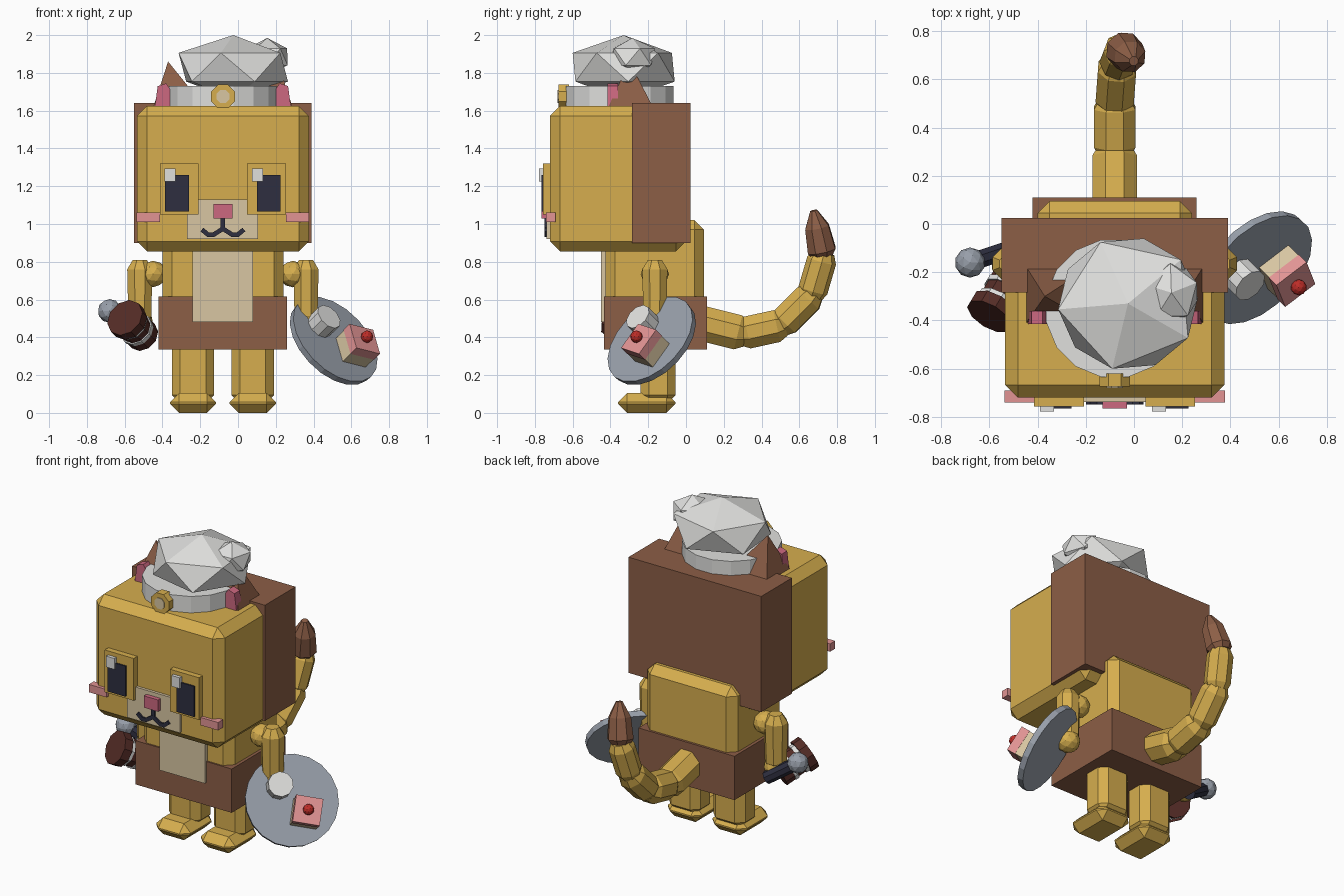
import bpy, bmesh, math
from mathutils import Vector, Matrix

if "Cube" in bpy.data.objects:
    bpy.data.objects.remove(bpy.data.objects["Cube"])

CX = -0.08  # symmetry plane of the figure


def mat(name, r, g, b):
    m = bpy.data.materials.new(name)
    lin = [((c / 255 + 0.055) / 1.055) ** 2.4 for c in (r, g, b)]
    m.diffuse_color = (*lin, 1)
    m.use_nodes = True
    m.node_tree.nodes["Principled BSDF"].inputs["Base Color"].default_value = m.diffuse_color
    return m


GOLD = mat("gold fur", 214, 174, 78)
BROWN = mat("brown fur", 140, 94, 70)
CREAM = mat("cream", 216, 198, 162)
WHITE = mat("white cloth", 224, 224, 222)
GREY = mat("steel grey", 152, 159, 170)
NAVY = mat("dark navy", 46, 47, 64)
ROSE = mat("rose", 204, 104, 128)
PINK = mat("light pink", 226, 148, 148)
RED = mat("berry red", 190, 45, 40)
CHOCO = mat("dark brown", 84, 44, 38)


def finish(name, bm, material, matrix=Matrix()):
    bmesh.ops.recalc_face_normals(bm, faces=bm.faces)
    me = bpy.data.meshes.new(name)
    bm.to_mesh(me)
    bm.free()
    me.materials.append(material)
    ob = bpy.data.objects.new(name, me)
    ob.matrix_world = matrix
    bpy.context.collection.objects.link(ob)
    return ob


def box(name, x, y, z, material, chamfer=0, matrix=Matrix()):
    """Box from (min, max) ranges, optionally with chamfered edges."""
    bm = bmesh.new()
    bmesh.ops.create_cube(bm, size=1)
    for v in bm.verts:
        v.co = Vector([(r[0] + r[1]) / 2 + c * (r[1] - r[0]) for r, c in zip((x, y, z), v.co)])
    if chamfer:
        bmesh.ops.bevel(bm, geom=bm.edges[:], offset=chamfer, segments=1, affect='EDGES')
    return finish(name, bm, material, matrix)


def frame(origin, axis, twist=0):
    """Matrix with local z along axis."""
    n = Vector(axis).normalized()
    u = Vector((0, 0, 1)).cross(n)
    u = u.normalized() if u.length > 1e-4 else Vector((1, 0, 0))
    rot = Matrix((u, n.cross(u), n)).transposed().to_4x4()
    return Matrix.Translation(origin) @ rot @ Matrix.Rotation(math.radians(twist), 4, 'Z')


def lathe(name, profile, sides, material, matrix):
    """Stack of rings (height, radius), flat capped."""
    bm = bmesh.new()
    rings = []
    for h, r in profile:
        rings.append([bm.verts.new((r * math.cos(a), r * math.sin(a), h)) for a in
                      [2 * math.pi * (i + .5) / sides for i in range(sides)]])
    for a, b in zip(rings, rings[1:]):
        for i in range(sides):
            j = (i + 1) % sides
            bm.faces.new((a[i], a[j], b[j], b[i]))
    bm.faces.new(rings[0][::-1])
    bm.faces.new(rings[-1])
    return finish(name, bm, material, matrix)


def ball(name, centre, scale, material, sub=1, turn=0):
    bm = bmesh.new()
    bmesh.ops.create_icosphere(bm, subdivisions=sub, radius=1)
    m = Matrix.Translation(centre) @ Matrix.Diagonal((*scale, 1)) @ Matrix.Rotation(math.radians(turn), 4, 'Z')
    bmesh.ops.transform(bm, matrix=m, verts=bm.verts)
    return finish(name, bm, material)


def span(c, half):
    return (c - half, c + half)


# Head with brown back shell
box("head", (-.535, .375), (-.72, .0), (.855, 1.625), GOLD, .053)
box("head_back", (-.55, .39), (-.285, .025), (.90, 1.64), BROWN)

# Torso, belly and skirt
box("torso", (-.40, .24), (-.425, .095), (.40, 1.02), GOLD, .05)
box("belly", (-.24, .08), (-.45, -.40), (.48, .90), CREAM)
box("skirt", (-.42, .26), (-.435, .11), (.335, .615), BROWN)

# Muzzle, nose and mouth
box("muzzle", (-.27, .105), (-.738, -.70), (.92, 1.13), CREAM)
box("nose", (-.13, -.03), (-.765, -.72), (1.03, 1.105), ROSE)
box("mouth_stem", span(CX, .012), (-.748, -.73), (.965, 1.03), NAVY)

for side, s in (("left", -1), ("right", 1)):
    # Eyes and cheeks
    box(side + "_eye_plate", span(CX + s * .231, .103), (-.757, -.71), (1.05, 1.32), GOLD)
    box(side + "_pupil", span(CX + s * .243, .063), (-.766, -.75), (1.065, 1.26), NAVY)
    box(side + "_eye_glint", span(-.36 if s < 0 else .103, .029), (-.778, -.75), (1.225, 1.295), WHITE)
    box(side + "_cheek", span(CX + s * .395, .062), (-.74, -.69), (1.01, 1.06), PINK)

    # Mouth curve
    pts = [(0, .975), (.05, .943), (.078, .943), (.108, .968)]
    for (x0, z0), (x1, z1) in zip(pts, pts[1:]):
        a, b = Vector((CX + s * x0, -.74, z0)), Vector((CX + s * x1, -.74, z1))
        box(side + "_mouth", (-.012, .012), (-.009, .009), (-.004, (b - a).length + .004), NAVY,
            0, frame(a, b - a, 90))

    # Ears: leaning pyramids with rose inner plates
    bm = bmesh.new()
    base = [bm.verts.new((CX + s * x, y, 1.60)) for x, y in
            [(.375, -.42), (.375, -.165), (.08, -.165), (.08, -.42)]]
    tip = bm.verts.new((CX + s * .29, -.30, 1.86))
    bm.faces.new(base)
    for i in range(4):
        bm.faces.new((base[i], base[(i + 1) % 4], tip))
    finish(side + "_ear", bm, BROWN)
    bm = bmesh.new()
    tri = [bm.verts.new((CX + s * x, y, z)) for y in (-.415, -.36) for x, z in
           [(.36, 1.62), (.345, 1.73), (.30, 1.745), (.22, 1.62)]]
    bm.faces.new(tri[:4])
    bm.faces.new(tri[4:][::-1])
    for i in range(4):
        j = (i + 1) % 4
        bm.faces.new((tri[i], tri[j], tri[4 + j], tri[4 + i]))
    finish(side + "_inner_ear", bm, ROSE)

    # Arms
    ball(side + "_shoulder", (CX + s * .37, -.165, .735), (.075, .075, .07), GOLD, 2)
    lathe(side + "_arm", [(.47, .05), (.51, .066), (.76, .072), (.81, .04)], 8, GOLD,
          Matrix.Translation((CX + s * .44, -.165, 0)))
    ball(side + "_hand", (CX + s * .44, -.165, .475), (.072, .072, .068), GOLD, 2)

    # Legs and feet
    box(side + "_leg", span(CX + s * .158, .112), (-.24, -.055), (.05, .40), GOLD, .044)
    box(side + "_foot", span(CX + s * .158, .122), (-.36, -.055), (0, .105), GOLD, .048)

# Hat
lathe("hat_band", [(1.62, .29), (1.73, .29)], 16, WHITE, Matrix.Translation((CX, -.35, 0)))
ball("hat_puff", (-.025, -.33, 1.83), (.325, .31, .17), WHITE, 1, 41)
ball("hat_small_puff", (.155, -.285, 1.885), (.125, .135, .10), WHITE, 1, 20)
badge = frame((CX, -.62, 1.675), (0, -1, 0))
lathe("hat_badge", [(0, .068), (.055, .068)], 8, GOLD, badge)
lathe("hat_badge_centre", [(0, .037), (.06, .037)], 8, CREAM, badge)

# Tail segments and brown tip
path = [(-.08, .06, .48), (-.08, .30, .42), (-.08, .505, .465), (-.068, .665, .625), (-.045, .725, .83)]
for i, (a, b) in enumerate(zip(path, path[1:])):
    a, b = Vector(a), Vector(b)
    L, r = (b - a).length, .10 - .007 * i
    lathe("tail_segment", [(-.02, r * .72), (.025, r), (L - .025, r), (L + .02, r * .72)], 8, GOLD, frame(a, b - a))
lathe("tail_tip", [(0, .058), (.03, .08), (.16, .068), (.25, .02)], 8, BROWN,
      frame(path[-1], (.045, -.05, .245)))

# Serving plate held on the right, with a cup and a slice of cake
plate = frame((.505, -.18, .38), (.58, -.57, .57))
lathe("plate", [(-.018, .272), (.018, .275)], 20, GREY, plate)
lathe("cup", [(0, .075), (.105, .075)], 10, WHITE, plate @ Matrix.Translation((-.07, .085, 0)))
cake = plate @ Matrix.Translation((.066, -.087, 0)) @ Matrix.Rotation(math.radians(-14), 4, 'Z')
box("cake_sponge", span(0, .078), span(0, .078), (.01, .09), CREAM, 0, cake)
box("cake_icing", span(0, .08), span(0, .08), (.09, .145), PINK, 0, cake)
ball("berry", cake @ Vector((0, 0, .165)), (.033,) * 3, RED, 2)

# Mallet held on the left: banded head, dark handle and round knob
head = frame((-.51, -.235, .415), (-.09, -.15, .09))
for i, (h0, h1, r, m) in enumerate([(-.02, .04, .088, CHOCO), (.04, .065, .092, WHITE), (.065, .115, .085, CHOCO),
                                   (.115, .14, .092, WHITE), (.14, .195, .105, CHOCO)]):
    lathe("mallet_band", [(h0, r), (h1, r)], 10, m, head)
start, end = Vector((-.50, -.10, .42)), Vector((-.68, -.16, .54))
lathe("mallet_handle", [(0, .04), ((end - start).length, .04)], 8, NAVY, frame(start, end - start))
ball("mallet_knob", end, (.063,) * 3, GREY, 2)
